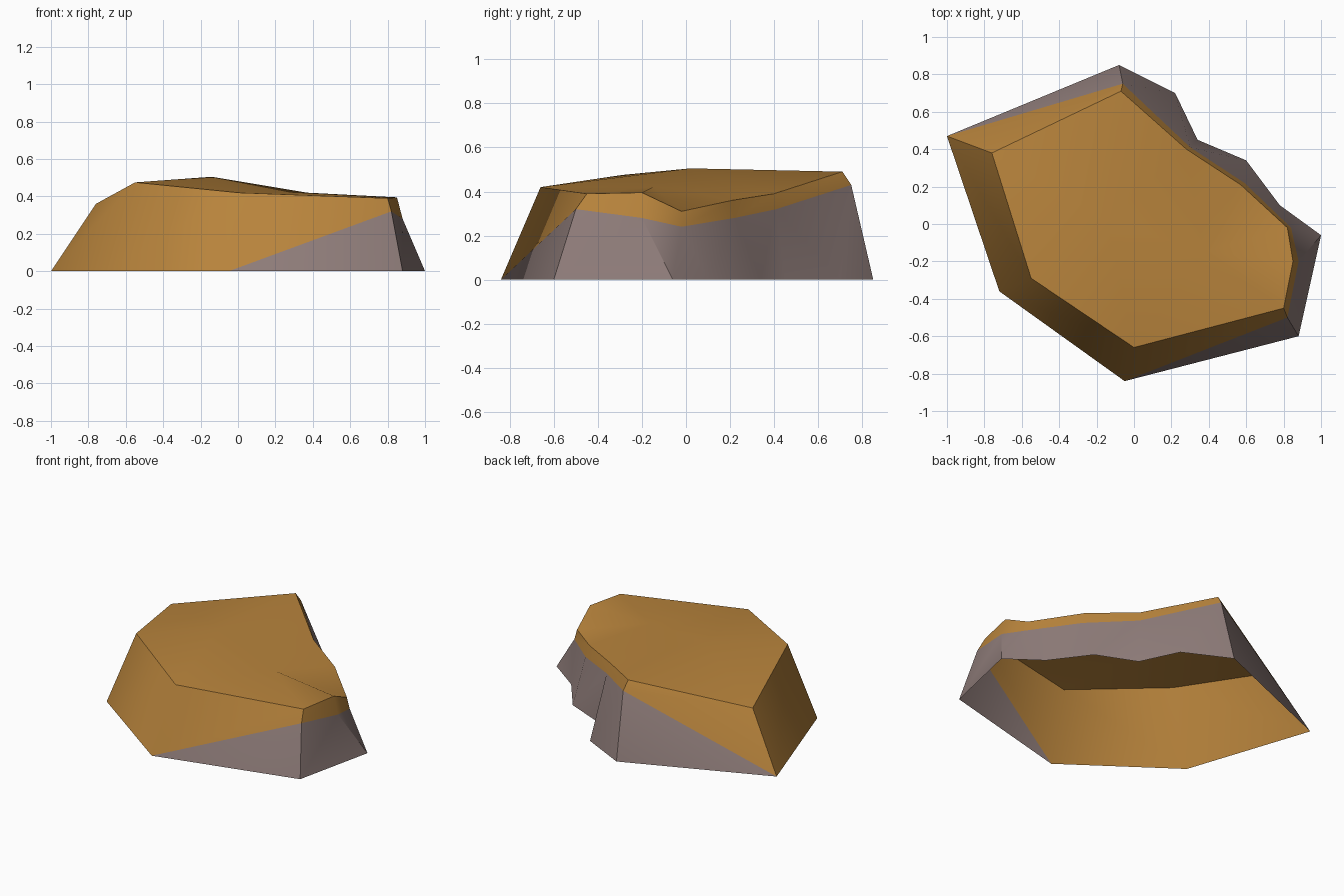
import bpy
import bmesh
import math

default_cube = bpy.data.objects.get("Cube")
if default_cube:
    bpy.data.objects.remove(default_cube, do_unlink=True)


def make_material(name, colour):
    material = bpy.data.materials.new(name)
    material.use_nodes = True
    material.diffuse_color = (*colour, 1)
    shader = material.node_tree.nodes["Principled BSDF"]
    shader.inputs["Base Color"].default_value = (*colour, 1)
    return material


EARTH, ROCK = range(2)
materials = [
    make_material("ochre earth", (0.48, 0.23, 0.045)),
    make_material("grey rock", (0.27, 0.2, 0.19)),
]

# Outline columns, counter-clockwise: foot, top of the rock face, rim.
# Without a rock point the earth slope runs down to the ground;
# without a rim the column shares the points of the one before it.
columns = [
    dict(foot=(-1, 0.47), rim=(-0.76, 0.38, 0.36)),
    dict(foot=(-0.72, -0.36), rim=(-0.55, -0.29, 0.475)),
    dict(foot=(-0.05, -0.84), rim=(0, -0.66, 0.42)),
    dict(foot=(0.88, -0.6), rock=(0.82, -0.5, 0.32), rim=(0.8, -0.45, 0.39)),
    dict(foot=(1, -0.06), rock=(0.88, -0.2, 0.28), rim=(0.85, -0.2, 0.395)),
    dict(foot=(0.78, 0.1), rock=(0.84, -0.02, 0.24), rim=(0.82, -0.02, 0.31)),
    dict(foot=(0.6, 0.34), rock=(0.59, 0.22, 0.28), rim=(0.57, 0.21, 0.36)),
    dict(foot=(0.34, 0.45), rock=(0.3, 0.41, 0.32), rim=(0.28, 0.4, 0.39)),
    dict(foot=(0.22, 0.7)),
    dict(foot=(-0.08, 0.85), rock=(-0.06, 0.75, 0.43), rim=(-0.07, 0.71, 0.49)),
]

bm = bmesh.new()


def add_face(corners, material):
    """Make a face, merging repeated corners into a triangle or nothing."""
    corners = list(dict.fromkeys(corners))
    if len(corners) > 2:
        face = bm.faces.new(corners)
        face.material_index = material
        face.smooth = True


feet, rocks, rims = [], [], []
for column in columns:
    foot = bm.verts.new((*column["foot"], 0))
    feet.append(foot)
    if "rim" in column:
        rocks.append(bm.verts.new(column["rock"]) if "rock" in column else foot)
        rims.append(bm.verts.new(column["rim"]))
    else:
        rocks.append(rocks[-1])
        rims.append(rims[-1])

# Rock faces below, earth slopes above, and the top fanned to two high points
peak = bm.verts.new((-0.14, 0.02, 0.505))
shoulder = bm.verts.new((0.37, -0.15, 0.42))
first, last = 2, 7
count = len(columns)
for i in range(count):
    j = (i + 1) % count
    add_face([feet[i], feet[j], rocks[j], rocks[i]], ROCK)
    add_face([rocks[i], rocks[j], rims[j], rims[i]], EARTH)
    centre = shoulder if first <= i < last else peak
    add_face([rims[i], rims[j], centre], EARTH)
add_face([peak, rims[first], shoulder], EARTH)
add_face([peak, shoulder, rims[last]], EARTH)

mesh = bpy.data.meshes.new("rocky_mound")
bm.to_mesh(mesh)
bm.free()
for material in materials:
    mesh.materials.append(material)
mound = bpy.data.objects.new("rocky_mound", mesh)
bpy.context.collection.objects.link(mound)

# Soft slopes with crisp rim and cliff corners
bpy.ops.object.select_all(action="DESELECT")
mound.select_set(True)
bpy.context.view_layer.objects.active = mound
bpy.ops.object.shade_smooth_by_angle(angle=math.radians(47))
